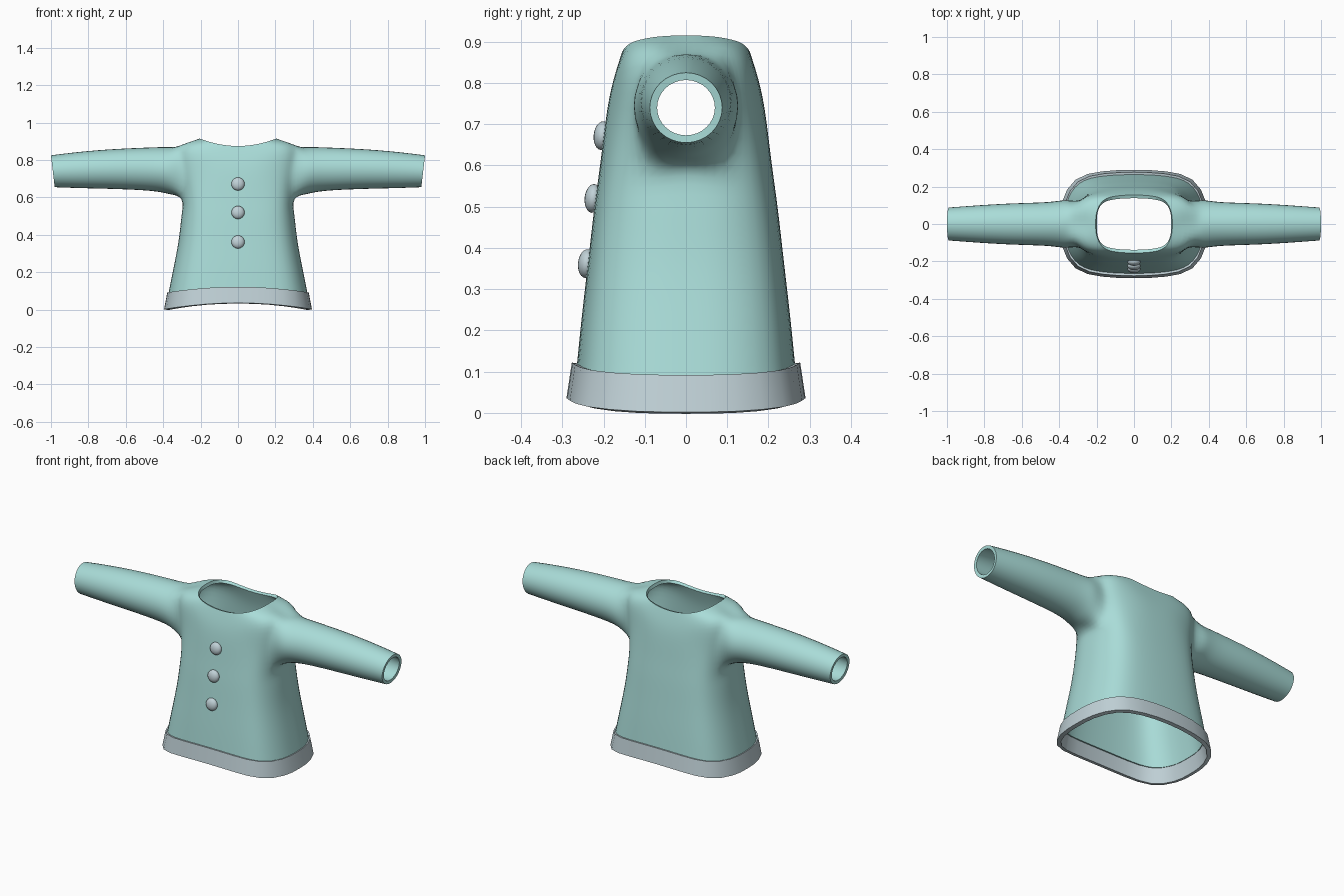
import bpy, bmesh, math
from mathutils import Matrix, Vector

if "Cube" in bpy.data.objects:
    bpy.data.objects.remove(bpy.data.objects["Cube"])


def material(name, rgb):
    m = bpy.data.materials.new(name)
    m.diffuse_color = (*rgb, 1)
    m.use_nodes = True
    m.node_tree.nodes["Principled BSDF"].inputs["Base Color"].default_value = m.diffuse_color
    return m


teal = material("soft_teal", (0.40, 0.72, 0.69))
grey = material("pale_grey", (0.53, 0.64, 0.68))

# Rounded-box cross-section, 16 columns, starting at +x
QUAD = [(1, 0), (.97, .42), (.79, .82), (.43, .97)]
SECTION = (QUAD + [(0, 1)] + [(-x, y) for x, y in QUAD[::-1]]
           + [(-x, -y) for x, y in QUAD[1:]] + [(0, -1)]
           + [(x, -y) for x, y in QUAD[:0:-1]])
N = len(SECTION)


def ring(bm, w, d, z_side, z_front, side_y=.42):
    verts = []
    for i, (cx, cy) in enumerate(SECTION):
        if i in (1, 7, 9, 15):
            cy = math.copysign(side_y, cy)
        z = z_side + (z_front - z_side) * (1 - cx * cx)
        verts.append(bm.verts.new((w * cx, d * cy, z)))
    return verts


def bridge(bm, a, b, skip=()):
    n = len(a)
    for i in range(n):
        if i not in skip:
            j = (i + 1) % n
            bm.faces.new((a[i], a[j], b[j], b[i]))


def finish(bm, name, mat, levels, thickness):
    bmesh.ops.recalc_face_normals(bm, faces=bm.faces)
    me = bpy.data.meshes.new(name)
    bm.to_mesh(me)
    bm.free()
    me.materials.append(mat)
    ob = bpy.data.objects.new(name, me)
    bpy.context.collection.objects.link(ob)
    sub = ob.modifiers.new("smooth", 'SUBSURF')
    sub.levels = sub.render_levels = levels
    # Pull the cage outward so the smoothed surface meets the intended points
    goal = [v.co.copy() for v in me.vertices]
    for _ in range(5):
        dg = bpy.context.evaluated_depsgraph_get()
        ev = ob.evaluated_get(dg)
        done = [ev.data.vertices[i].co.copy() for i in range(len(goal))]
        for v, g, p in zip(me.vertices, goal, done):
            v.co += (g - p) * .8
        me.update()
        ob.update_tag()
        bpy.context.view_layer.update()
    sol = ob.modifiers.new("cloth", 'SOLIDIFY')
    sol.thickness, sol.offset = thickness, -1
    bpy.ops.object.select_all(action='DESELECT')
    ob.select_set(True)
    bpy.context.view_layer.objects.active = ob
    for m in ("smooth", "cloth"):
        bpy.ops.object.modifier_apply(modifier=m)
    bpy.ops.object.shade_smooth_by_angle(angle=math.radians(40))
    return ob


# Torso rings from hem to neck: half width, half depth, z at side, z at front
bm = bmesh.new()
rows = [ring(bm, *r) for r in (
    (.372, .265, .085, .112),
    (.345, .252, .22, .24),
    (.317, .237, .37, .37),
    (.302, .222, .50, .50),
    (.302, .207, .595, .61, .46),
    (.305, .190, .74, .74, .66),
    (.315, .172, .872, .82, .52),
    (.205, .155, .915, .875))]
for r in range(len(rows) - 1):
    armhole = (15, 0, 7, 8) if r in (4, 5) else ()
    bridge(bm, rows[r], rows[r + 1], armhole)

# Sleeves grow out of the armholes: x, centre z, half depth, half height
HOLE = [(5, 1), (6, 1), (6, 0), (6, 15), (5, 15), (4, 15), (4, 0), (4, 1)]
for s in (1, -1):
    prev = [rows[r][c if s > 0 else (8 - c) % N] for r, c in HOLE]
    for x, cz, ry, rz in ((.37, .744, .127, .127), (.46, .751, .117, .116),
                          (.65, .752, .110, .107), (.84, .747, .099, .097),
                          (.99, .740, .088, .085)):
        loop = []
        for k in range(8):
            a = k * math.pi / 4
            tilt = .01 * math.sin(a) if x > .9 else 0
            loop.append(bm.verts.new((s * (x + tilt), ry * math.cos(a),
                                      cz + rz * math.sin(a))))
        bridge(bm, prev, loop)
        prev = loop
finish(bm, "jacket_body", teal, 2, .018)

# Hem band
bm = bmesh.new()
bridge(bm, ring(bm, .395, .29, .002, .036), ring(bm, .378, .277, .092, .122))
hem = finish(bm, "hem_band", grey, 1, .022)

# Buttons down the front
for i, (y, z) in enumerate(((-.203, .672), (-.225, .52), (-.241, .362))):
    bm = bmesh.new()
    bmesh.ops.create_uvsphere(
        bm, u_segments=20, v_segments=12, radius=.035,
        matrix=Matrix.Translation((0, y, z)) @ Matrix.Rotation(-.1, 4, 'X')
        @ Matrix.Diagonal((1, .6, 1, 1)))
    for f in bm.faces:
        f.smooth = True
    me = bpy.data.meshes.new(f"button_{i + 1}")
    bm.to_mesh(me)
    bm.free()
    me.materials.append(grey)
    bpy.context.collection.objects.link(bpy.data.objects.new(me.name, me))
